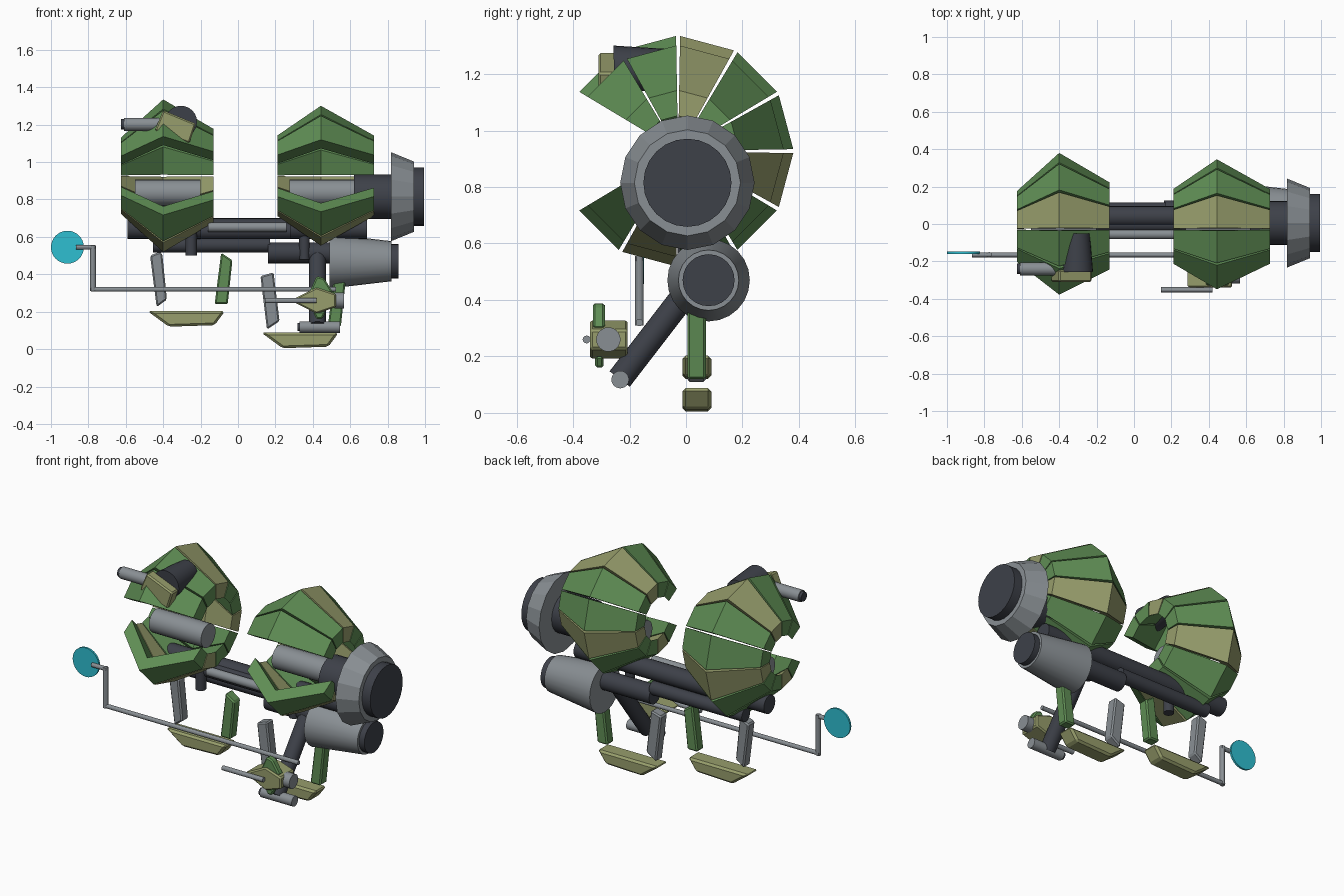
import bpy, bmesh, math
from mathutils import Vector, Matrix

if "Cube" in bpy.data.objects:
    bpy.data.objects.remove(bpy.data.objects["Cube"])


def material(name, rgb):
    m = bpy.data.materials.new(name)
    m.diffuse_color = (*rgb, 1)
    m.use_nodes = True
    m.node_tree.nodes["Principled BSDF"].inputs["Base Color"].default_value = m.diffuse_color
    return m


GREEN = material("green_paint", (0.115, 0.27, 0.09))
OLIVE = material("olive_paint", (0.31, 0.34, 0.15))
DARK = material("dark_metal", (0.047, 0.052, 0.066))
GRAY = material("gray_metal", (0.25, 0.275, 0.295))
CYAN = material("cyan_pad", (0.028, 0.52, 0.64))


def finish(name, bm, mat, smooth=False, bevel=0):
    bmesh.ops.recalc_face_normals(bm, faces=bm.faces)
    me = bpy.data.meshes.new(name)
    bm.to_mesh(me)
    bm.free()
    me.materials.append(mat)
    ob = bpy.data.objects.new(name, me)
    bpy.context.collection.objects.link(ob)
    if bevel:
        b = ob.modifiers.new("bevel", 'BEVEL')
        b.width, b.segments = bevel, 1
    if smooth:
        bpy.ops.object.select_all(action='DESELECT')
        bpy.context.view_layer.objects.active = ob
        ob.select_set(True)
        bpy.ops.object.shade_smooth_by_angle(angle=math.radians(35))
    return ob


def rod(name, a, b, r1, mat, r2=None, sides=24):
    """Cylinder or cone frustum from point a to point b."""
    a, b = Vector(a), Vector(b)
    bm = bmesh.new()
    bmesh.ops.create_cone(bm, cap_ends=True, segments=sides, radius1=r1,
                          radius2=r1 if r2 is None else r2, depth=(b - a).length)
    rot = (b - a).to_track_quat('Z', 'Y').to_matrix().to_4x4()
    bm.transform(Matrix.Translation((a + b) / 2) @ rot)
    return finish(name, bm, mat, sides > 16)


def slab(name, pts, y0, y1, mat, bevel=0.008):
    """Outline in x and z, extruded from y0 to y1."""
    bm = bmesh.new()
    f = bm.faces.new([bm.verts.new((x, y0, z)) for x, z in pts])
    r = bmesh.ops.extrude_face_region(bm, geom=[f])
    bmesh.ops.translate(bm, vec=(0, y1 - y0, 0),
                        verts=[v for v in r['geom'] if isinstance(v, bmesh.types.BMVert)])
    return finish(name, bm, mat, bevel=bevel)


def armour_plate(name, section, a0, a1, mat):
    """Wedge plate: a section in x and radius, swept flat between two angles."""
    bm = bmesh.new()
    rings = []
    for a in (a0, a1):
        a = math.radians(a)
        rings.append([bm.verts.new((x, -0.028 + r * math.cos(a), 0.927 + r * math.sin(a)))
                      for x, r in section])
    n = len(section)
    for i in range(n):
        j = (i + 1) % n
        bm.faces.new((rings[0][i], rings[0][j], rings[1][j], rings[1][i]))
    # end caps split at the ridge
    for v in rings:
        bm.faces.new((v[0], v[1], v[4], v[5]))
        bm.faces.new((v[1], v[2], v[3], v[4]))
    return finish(name, bm, mat)


# Two armour rings, open at the front: left edge, ridge, right edge
rings = {"left": ((-0.625, 0.205), (-0.40, 0.408), (-0.13, 0.25)),
         "right": ((0.21, 0.215), (0.443, 0.374), (0.727, 0.215))}
for side, outer in rings.items():
    section = list(outer) + [(x, r - 0.09) for x, r in reversed(outer)]
    for k in range(-5, 5):
        armour_plate(f"{side}_armour_plate_{k + 5}", section, k * 30 + 1, k * 30 + 29,
                     OLIVE if k in (-4, -1, 2) else GREEN)

# Core cylinders inside the rings
rod("left_core", (-0.55, 0, 0.836), (-0.2, 0, 0.836), 0.07, GRAY)
rod("right_core", (0.275, 0, 0.836), (0.625, 0, 0.836), 0.07, GRAY)

# Large thruster
rod("thruster_neck", (0.62, 0.005, 0.815), (0.83, 0.005, 0.815), 0.118, DARK)
rod("thruster_bell", (0.818, 0.005, 0.815), (0.94, 0.005, 0.815), 0.238, GRAY, 0.188, 16)
rod("thruster_nozzle", (0.93, 0.005, 0.815), (0.995, 0.005, 0.815), 0.156, DARK)

# Small thruster
rod("lower_bell", (0.49, 0.08, 0.47), (0.822, 0.08, 0.47), 0.146, GRAY, 0.107)
rod("lower_nozzle", (0.81, 0.08, 0.47), (0.858, 0.08, 0.47), 0.092, DARK)

# Frame tubes
rod("main_tube", (-0.59, 0.04, 0.645), (0.69, 0.04, 0.645), 0.055, DARK)
rod("tube_sleeve", (-0.2, 0.0, 0.633), (0.28, 0.0, 0.633), 0.045, DARK)
rod("piston_tube", (-0.16, -0.055, 0.652), (0.26, -0.055, 0.652), 0.026, GRAY)
rod("lower_tube", (-0.455, 0.075, 0.557), (0.17, 0.075, 0.557), 0.04, DARK)
rod("lower_tube_collar", (0.16, 0.07, 0.515), (0.5, 0.07, 0.515), 0.056, DARK)
rod("left_post", (-0.25, 0.0, 0.5), (-0.25, 0.0, 0.63), 0.03, DARK)
rod("right_post", (0.355, 0.03, 0.48), (0.355, 0.03, 0.65), 0.028, DARK)
rod("diagonal_strut", (0.425, 0.05, 0.49), (0.425, -0.235, 0.12), 0.045, DARK)

# Foot bar at the strut end
rod("foot_bar", (0.33, -0.233, 0.118), (0.545, -0.233, 0.118), 0.031, GRAY)
rod("foot_bar_tip", (0.317, -0.233, 0.118), (0.335, -0.233, 0.118), 0.022, DARK)

# Legs and skids
slab("left_gray_leg", [(-0.47, 0.5), (-0.42, 0.52), (-0.405, 0.51), (-0.38, 0.265),
                       (-0.435, 0.225), (-0.485, 0.4)][0:5], 0.005, 0.07, GRAY)
slab("left_green_leg", [(-0.09, 0.515), (-0.03, 0.475), (-0.055, 0.24), (-0.125, 0.24)],
     0.005, 0.07, GREEN)
slab("right_gray_leg", [(0.12, 0.39), (0.19, 0.41), (0.222, 0.15), (0.155, 0.105)],
     0.005, 0.07, GRAY)
slab("right_green_leg", [(0.515, 0.4), (0.575, 0.36), (0.55, 0.12), (0.48, 0.12)],
     0.005, 0.07, GREEN)
for side, dx, dz in (("left", 0, 0), ("right", 0.608, -0.115)):
    slab(f"{side}_skid", [(x + dx, z + dz) for x, z in
                          ((-0.483, 0.203), (-0.07, 0.203), (-0.125, 0.128), (-0.37, 0.12))],
         -0.013, 0.09, OLIVE, 0.012)

# Long control rod with round pad
rod("control_rod", (-0.785, -0.165, 0.32), (0.525, -0.165, 0.32), 0.013, GRAY, sides=12)
rod("control_upright", (-0.775, -0.165, 0.31), (-0.775, -0.165, 0.555), 0.015, GRAY, sides=12)
rod("control_arm", (-0.865, -0.165, 0.545), (-0.765, -0.165, 0.545), 0.013, GRAY, sides=12)
rod("round_pad", (-0.912, -0.16, 0.545), (-0.912, -0.148, 0.545), 0.088, CYAN, sides=32)

# Lower front blaster
slab("blaster_body", [(0.28, 0.26), (0.42, 0.33), (0.525, 0.295), (0.525, 0.225), (0.42, 0.19)],
     -0.34, -0.207, OLIVE)
rod("blaster_barrel", (0.145, -0.352, 0.26), (0.42, -0.352, 0.26), 0.014, GRAY, sides=12)
rod("blaster_rear", (0.515, -0.275, 0.26), (0.567, -0.275, 0.26), 0.043, GRAY)
slab("blaster_top_knob", [(0.38, 0.3), (0.42, 0.39), (0.46, 0.38), (0.51, 0.3)],
     -0.33, -0.287, GREEN)
slab("blaster_lower_knob", [(0.4, 0.2), (0.47, 0.2), (0.45, 0.16), (0.42, 0.16)],
     -0.322, -0.292, GREEN)

# Upper turret
rod("turret_mount", (-0.305, -0.255, 1.215), (-0.305, -0.05, 1.22), 0.086, DARK, 0.068)
slab("turret_body", [(-0.4, 1.277), (-0.225, 1.205), (-0.26, 1.1), (-0.445, 1.17)],
     -0.31, -0.245, OLIVE)
rod("turret_barrel", (-0.61, -0.24, 1.202), (-0.36, -0.24, 1.202), 0.035, GRAY)
rod("turret_muzzle", (-0.626, -0.24, 1.202), (-0.6, -0.24, 1.202), 0.028, DARK)
